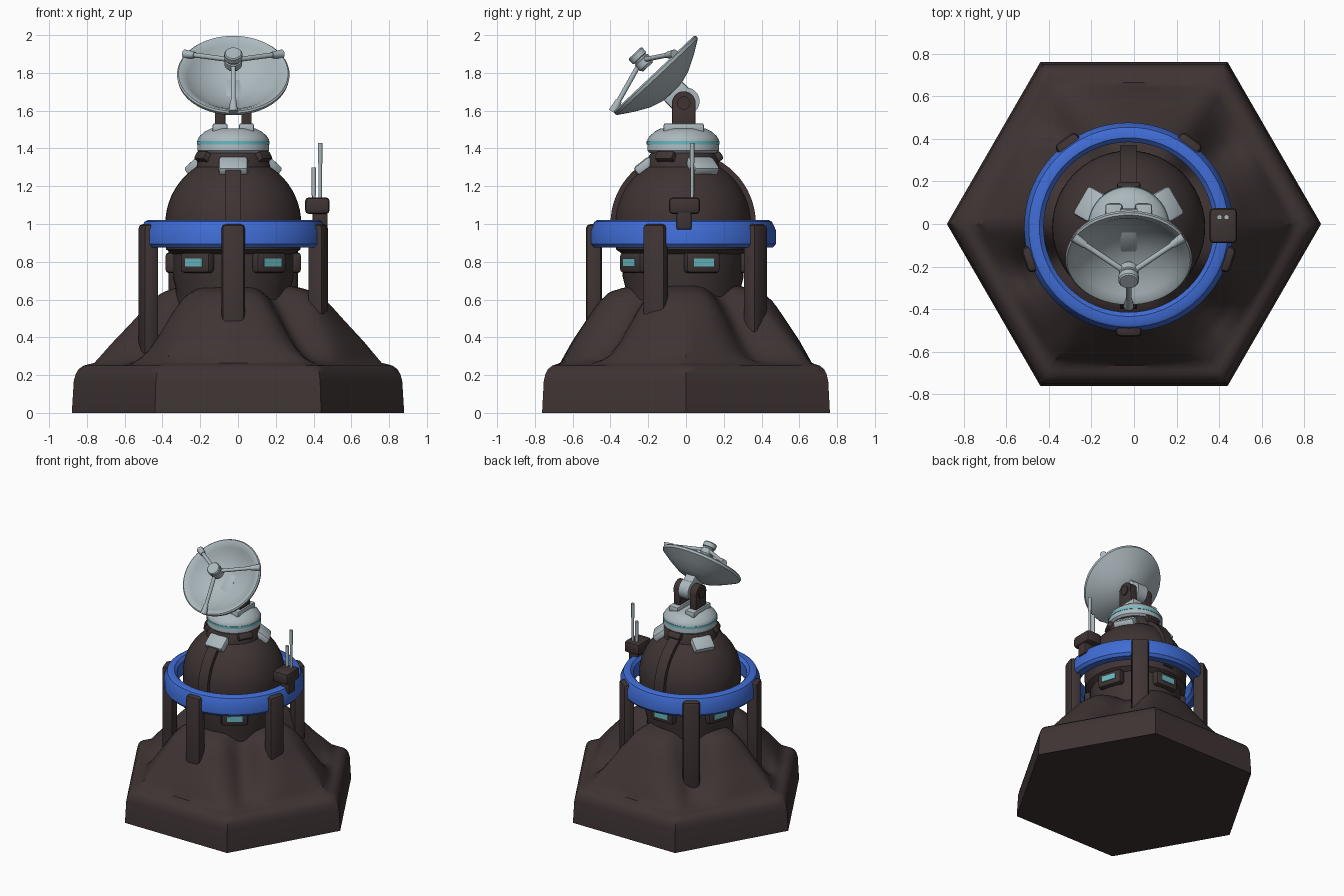
import bpy, bmesh, math
from mathutils import Vector, Matrix, Euler

if "Cube" in bpy.data.objects:
    bpy.data.objects.remove(bpy.data.objects["Cube"])

CX, CY = -0.025, -0.015          # axis of the tower
rad = math.radians


def material(name, rgb):
    m = bpy.data.materials.new(name)
    m.diffuse_color = (*rgb, 1)
    m.use_nodes = True
    m.node_tree.nodes["Principled BSDF"].inputs["Base Color"].default_value = m.diffuse_color
    return m


DARK = material("dark brown", (0.050, 0.034, 0.034))
GREY = material("pale grey", (0.41, 0.48, 0.51))
BLUE = material("blue", (0.05, 0.15, 0.66))
TEAL = material("teal", (0.14, 0.50, 0.54))


def finish(bm, name, mat, matrix=Matrix(), angle=35):
    bmesh.ops.remove_doubles(bm, verts=bm.verts, dist=1e-5)
    bmesh.ops.recalc_face_normals(bm, faces=bm.faces)
    me = bpy.data.meshes.new(name)
    bm.to_mesh(me)
    bm.free()
    me.transform(matrix)
    me.materials.append(mat)
    me.polygons.foreach_set("use_smooth", [True] * len(me.polygons))
    me.set_sharp_from_angle(angle=rad(angle))
    ob = bpy.data.objects.new(name, me)
    bpy.context.collection.objects.link(ob)
    return ob


def place(loc, rot=(0, 0, 0)):
    return Matrix.Translation(loc) @ Euler(rot).to_matrix().to_4x4()


def radial(r, deg, z, elev=0):
    """Matrix whose local x points outward from the tower axis."""
    a = rad(deg)
    return place((CX + r * math.cos(a), CY + r * math.sin(a), z), (0, -rad(elev), a))


def skin(bm, rings, wrap=False):
    n = len(rings[0])
    pairs = list(zip(rings, rings[1:])) + ([(rings[-1], rings[0])] if wrap else [])
    for a, b in pairs:
        for i in range(n):
            j = (i + 1) % n
            bm.faces.new((a[i], a[j], b[j], b[i]))


def lathe(name, prof, mat, matrix=None, segs=48, wrap=False):
    bm = bmesh.new()
    rings = [[bm.verts.new((r * math.cos(math.tau * i / segs), r * math.sin(math.tau * i / segs), z))
              for i in range(segs)] for r, z in prof]
    skin(bm, rings, wrap)
    return finish(bm, name, mat, matrix or place((CX, CY, 0)))


def box(name, size, mat, matrix, bevel=0.012):
    bm = bmesh.new()
    bmesh.ops.create_cube(bm, size=1, matrix=Matrix.Diagonal((*size, 1)))
    if bevel:
        bmesh.ops.bevel(bm, geom=bm.edges[:], offset=bevel, segments=2, profile=0.5, affect='EDGES')
    return finish(bm, name, mat, matrix)


def rod(name, p, q, r, mat, r2=None, segs=16):
    p, q = Vector(p), Vector(q)
    bm = bmesh.new()
    bmesh.ops.create_cone(bm, cap_ends=True, segments=segs, radius1=r, radius2=r2 or r, depth=(q - p).length)
    rot = (q - p).to_track_quat('Z', 'Y').to_matrix().to_4x4()
    return finish(bm, name, mat, Matrix.Translation((p + q) / 2) @ rot)


def interp(t, pts):
    for (a, za), (b, zb) in zip(pts, pts[1:]):
        if t <= b:
            return za + (zb - za) * max(0, (t - a) / (b - a))
    return pts[-1][1]


# Rocky hexagonal base: ridges separated by four narrow valleys
RIDGE = [(.3, .68), (.42, .66), (.5, .64), (.58, .585), (.67, .49), (.77, .385), (.87, .265), (.93, .25)]
VALLEY = [(.3, .64), (.42, .56), (.55, .42), (.65, .33), (.75, .275), (.87, .255), (.93, .25)]


def rock_height(t, deg):
    w = 0
    for v, width in ((-50, 15), (40, 16), (130, 16), (205, 15)):
        d = (deg - v + 180) % 360 - 180
        w = max(w, math.exp(-(d / width) ** 2))
    return interp(t, RIDGE) * (1 - w) + interp(t, VALLEY) * w


bm = bmesh.new()
rows = [(1, 0), (.988, .17), (.977, .205), (.958, .232), (.93, .25)]
rows += [(.9 - .03 * i, None) for i in range(21)]
N, rings = 96, []
for t, z in rows:
    ring = []
    for i in range(N):
        deg = 360 * i / N
        hexr = .762 / math.cos(rad((deg % 60) - 30))
        k = min(1, max(0, (t - .5) / .4))
        r = t * (.81 + (hexr - .81) * k)
        if z is not None and 0 < z < .2:     # flat sides stay nearly upright
            r = min(r, hexr)
        h = z if z is not None else rock_height(t, deg)
        ring.append(bm.verts.new((r * math.cos(rad(deg)), r * math.sin(rad(deg)), h)))
    rings.append(ring)
skin(bm, rings)
bm.faces.new(rings[0])
bm.faces.new(rings[-1])
finish(bm, "rock_base", DARK, angle=40)

# Tower body with dome
dome = [(.36 * math.cos(rad(a)), 1.0 + .36 * math.sin(rad(a))) for a in range(0, 67, 6)]
lathe("tower_dome", [(0, .5), (.30, .5), (.305, .66), (.32, .72), (.32, .84), (.355, .865)] + dome + [(0, 1.33)], DARK)

# Rib running over the dome from front to back
bm = bmesh.new()
bmesh.ops.create_cone(bm, cap_ends=True, segments=64, radius1=.385, radius2=.385, depth=.08)
bmesh.ops.rotate(bm, verts=bm.verts, matrix=Matrix.Rotation(rad(90), 3, 'Y'))
cut = bmesh.ops.bisect_plane(bm, geom=bm.verts[:] + bm.edges[:] + bm.faces[:], plane_co=(0, 0, -.1),
                             plane_no=(0, 0, -1), clear_outer=True)
bmesh.ops.holes_fill(bm, edges=[e for e in cut["geom_cut"] if isinstance(e, bmesh.types.BMEdge)])
finish(bm, "dome_rib", DARK, place((CX, CY, 1.0)))

# Blue ring, its five posts, and the windows between them
lathe("blue_ring", [(.40, .90), (.42, .875), (.475, .875), (.492, .895), (.492, .965),
                    (.47, 1.012), (.455, 1.02), (.42, 1.02), (.40, 1.0)], BLUE, segs=64, wrap=True)
for i in range(5):
    a = -90 + 72 * i
    box(f"ring_post_{i}", (.085, .125, .70), DARK, radial(.473, a, .65), .025)
    box(f"window_frame_{i}", (.07, .19, .11), DARK, radial(.318, a + 36, .795), .02)
    box(f"window_{i}", (.008, .11, .042), TEAL, radial(.354, a + 36, .797), 0)

# Collar and three pads on the dome top
lathe("dome_collar", [(0, 1.29), (.195, 1.29), (.19, 1.345), (.165, 1.385), (0, 1.385)], DARK)
for i in range(3):
    a = -90 + 120 * i
    box(f"dome_pad_{i}", (.06, .155, .11), GREY, radial(.205, a, 1.305, 52), .018)
    box(f"pad_clamp_{i}", (.09, .11, .05), DARK, radial(.165, a + 60, 1.345, 30), .012)

# Turntable with teal stripe
lathe("turntable", [(0, 1.375), (.175, 1.375), (.19, 1.388), (.19, 1.445), (.178, 1.465),
                    (.15, 1.49), (.12, 1.505), (0, 1.505)], GREY)
lathe("turntable_stripe", [(.188, 1.422), (.193, 1.422), (.193, 1.44), (.188, 1.44)], TEAL, wrap=True)

# Fork arms with rounded tops and pivot caps
PY, PZ = -.012, 1.64
for side, s in (("left", -1), ("right", 1)):
    x = CX + s * .07
    box(f"fork_foot_{side}", (.08, .215, .05), GREY, place((x, PY, 1.508)))
    box(f"fork_arm_{side}", (.055, .125, .15), DARK, place((x, PY, 1.567)), .006)
    rod(f"fork_top_{side}", (x - .0275, PY, PZ), (x + .0275, PY, PZ), .0625, DARK, segs=32)
    rod(f"pivot_cap_{side}", (x, PY, PZ), (x + s * .036, PY, PZ), .035, DARK, segs=24)

# Dish, tilted up and to the front
TILT = rad(43.3)
M = place((CX, -.167, 1.795), (TILT, 0, 0))
lathe("dish", [(0, -.118), (.08, -.11), (.16, -.08), (.22, -.045), (.245, -.022), (.275, 0), (.29, .003),
               (.298, -.005), (.295, -.022), (.22, -.07), (.14, -.113), (.07, -.135), (0, -.14)], GREY, M, 64)
rod("dish_pivot_drum", (CX - .042, .0, 1.65), (CX + .042, .0, 1.65), .072, GREY, segs=32)
box("dish_mount", (.084, .14, .13), GREY, place((CX, -.04, 1.675), (TILT, 0, 0)))

# Feed horn and its three struts
lathe("feed_horn", [(0, .05), (.035, .05), (.046, .065), (.046, .10), (.04, .104), (.04, .112),
                    (.048, .116), (.048, .145), (.042, .152), (0, .152)], GREY, M, 32)
for i in range(3):
    d = Vector((math.cos(rad(30 + 120 * i)), math.sin(rad(30 + 120 * i)), 0))
    up = Vector((0, 0, 1))
    rod(f"feed_strut_{i}", M @ (d * .03 + up * .09), M @ (d * .285 + up * .01), .013, GREY)
    rod(f"strut_foot_{i}", M @ (d * .235 + up * .026), M @ (d * .298 + up * .004), .017, GREY, .024)

# Antenna box on the right of the ring
box("antenna_box", (.13, .165, .088), DARK, place((.42, -.008, 1.097)), .02)
box("antenna_bracket", (.08, .08, .12), DARK, place((.435, -.01, 1.03)), .008)
for name, x, top in (("short", .402, 1.30), ("tall", .435, 1.43)):
    rod(f"antenna_{name}", (x, .032, 1.12), (x, .032, top), .009, GREY, segs=12)
    rod(f"antenna_tip_{name}", (x, .032, top - (.15 if name == "short" else .11)), (x, .032, top), .012, GREY, segs=12)
